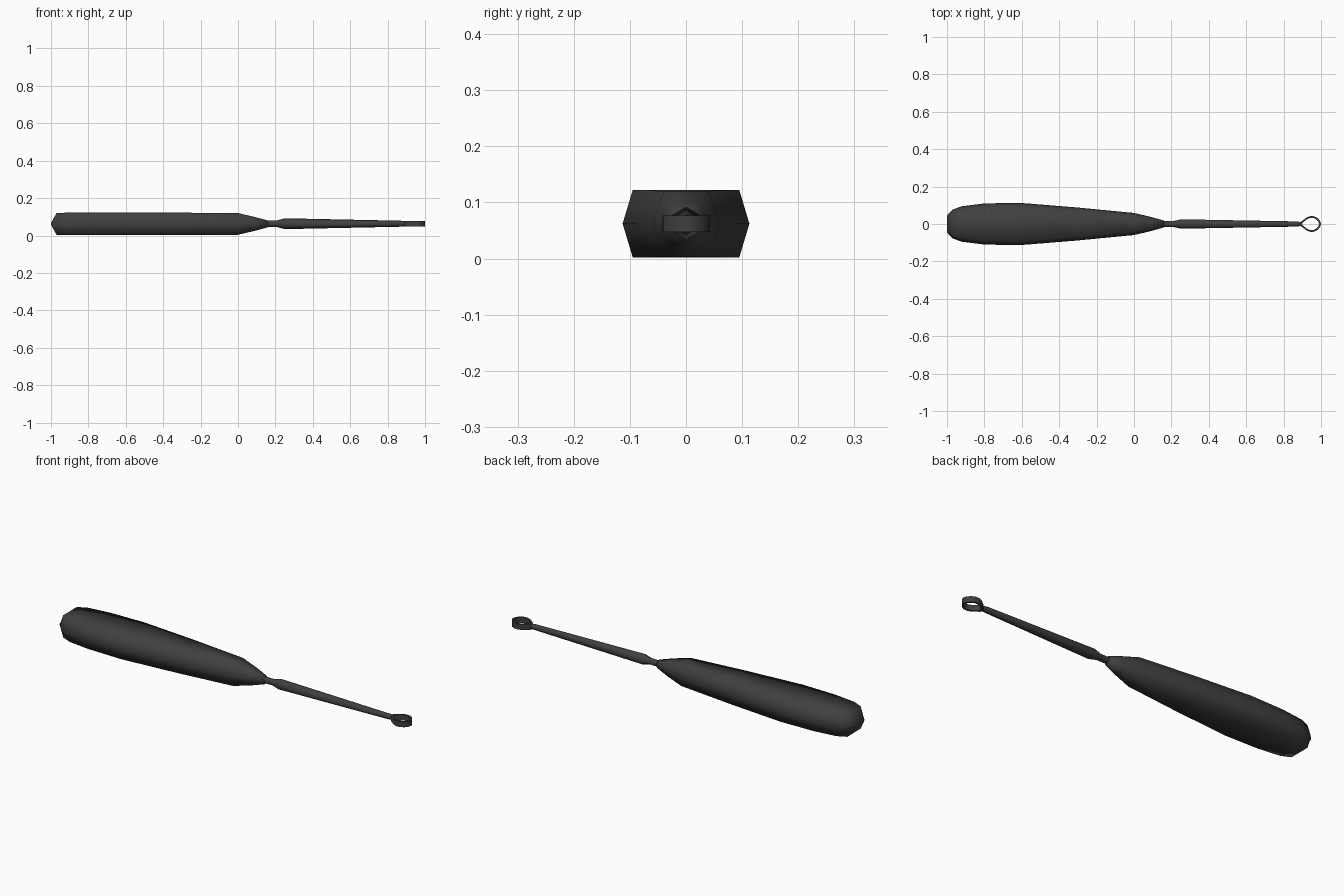
import bpy, bmesh
from math import sin, cos, radians

if "Cube" in bpy.data.objects:
    bpy.data.objects.remove(bpy.data.objects["Cube"])

ZC = 0.062  # centre height of the whole tool

mat = bpy.data.materials.new("black")
mat.diffuse_color = (0.05, 0.05, 0.05, 1)
mat.use_nodes = True
mat.node_tree.nodes["Principled BSDF"].inputs["Base Color"].default_value = mat.diffuse_color


def loft(name, rings, closed=False):
    """Skin a list of equal-length point rings; cap the ends or close the loop."""
    bm = bmesh.new()
    rows = [[bm.verts.new(p) for p in r] for r in rings]
    n = len(rows[0])
    pairs = list(zip(rows, rows[1:])) + ([(rows[-1], rows[0])] if closed else [])
    for a, b in pairs:
        for i in range(n):
            j = (i + 1) % n
            bm.faces.new((a[i], a[j], b[j], b[i]))
    if not closed:
        bm.faces.new(rows[0])
        bm.faces.new(rows[-1])
    bmesh.ops.recalc_face_normals(bm, faces=bm.faces)
    me = bpy.data.meshes.new(name)
    bm.to_mesh(me)
    bm.free()
    me.materials.append(mat)
    ob = bpy.data.objects.new(name, me)
    bpy.context.collection.objects.link(ob)
    return ob


def smooth(ob, deg):
    bpy.ops.object.select_all(action='DESELECT')
    ob.select_set(True)
    bpy.context.view_layer.objects.active = ob
    bpy.ops.object.shade_smooth_by_angle(angle=radians(deg))


# Handle: flat-topped section with ridged sides (x, ridge half-width, top half-width, half-height)
stations = [(-1, .045, .035, .004), (-.97, .077, .056, .058), (-.92, .095, .076, .06),
            (-.8, .110, .091, .06), (-.61, .113, .095, .06), (-.3, .088, .069, .06),
            (0, .059, .040, .058), (.09, .038, .025, .037), (.16, .018, .010, .018)]
handle = loft("handle", [[(x, w, ZC), (x, t, ZC + h), (x, -t, ZC + h),
                          (x, -w, ZC), (x, -t, ZC - h), (x, t, ZC - h)]
                         for x, w, t, h in stations])
smooth(handle, 80)

# Shaft: hexagon with a point at top and bottom, slimmer at the neck (x, radius)
shaft = loft("shaft", [[(x, r * sin(radians(60 * k)), ZC + .001 + r * cos(radians(60 * k)))
                        for k in range(6)]
                       for x, r in [(.12, .017), (.16, .018), (.21, .018), (.25, .029),
                                    (.87, .016), (.892, .012)]])
smooth(shaft, 65)

# Loop: thin teardrop band at the tip
half = [(.91, .025), (.925, .036), (.945, .0425), (.965, .041), (.983, .031), (.995, .016)]
outline = [(.885, 0), (.892, .011)] + half + [(1, 0)]
outline += [(x, -y) for x, y in reversed(outline[1:-1])]
H = .0145
rings = []
for x, y in outline:
    xi, yi = .948 + (x - .948) * .79, y * .78
    rings.append([(x, y, ZC - H), (x, y, ZC + H), (xi, yi, ZC + H), (xi, yi, ZC - H)])
loop = loft("tip_loop", rings, closed=True)
smooth(loop, 50)
